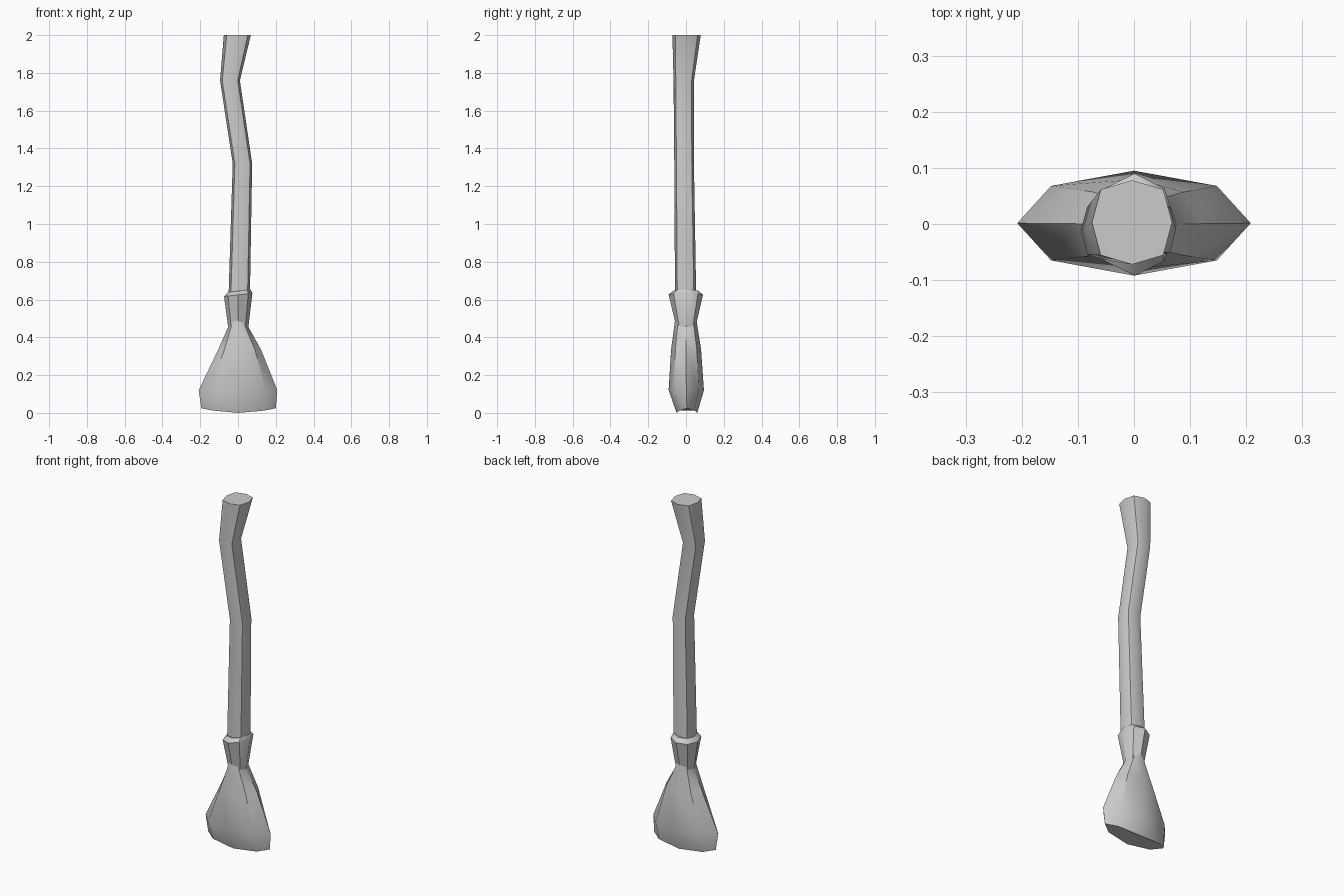
import bpy, bmesh, math

cube = bpy.data.objects.get("Cube")
if cube:
    bpy.data.objects.remove(cube)

grey = bpy.data.materials.new("plain_grey")
grey.use_nodes = True
COLOUR = (0.6, 0.6, 0.6, 1)
grey.diffuse_color = COLOUR
grey.node_tree.nodes["Principled BSDF"].inputs["Base Color"].default_value = COLOUR


def loft(name, rings, corner=0.71, sag=0.0):
    """Eight-sided loft; each ring is (z, left, right, front, back).
    corner scales the diagonal points, sag bows the last ring downward."""
    bm = bmesh.new()
    loops = []
    for z, left, right, front, back in rings:
        cx, cy = (left + right) / 2, (front + back) / 2
        rx, ry = (right - left) / 2, (back - front) / 2
        loop = []
        for i in range(8):
            a = i * math.pi / 4
            c, s = math.cos(a), math.sin(a)
            if i % 2:
                c, s = math.copysign(corner, c), math.copysign(corner, s)
            drop = sag * (1 - c * c) if len(loops) == len(rings) - 1 else 0
            loop.append(bm.verts.new((cx + rx * c, cy + ry * s, z - drop)))
        loops.append(loop)
    for a, b in zip(loops, loops[1:]):
        for i in range(8):
            j = (i + 1) % 8
            bm.faces.new((a[i], a[j], b[j], b[i]))
    bm.faces.new(loops[0])
    bm.faces.new(loops[-1])
    bmesh.ops.recalc_face_normals(bm, faces=bm.faces)
    mesh = bpy.data.meshes.new(name)
    bm.to_mesh(mesh)
    bm.free()
    mesh.materials.append(grey)
    obj = bpy.data.objects.new(name, mesh)
    bpy.context.collection.objects.link(obj)
    bpy.ops.object.select_all(action='DESELECT')
    obj.select_set(True)
    bpy.context.view_layer.objects.active = obj
    bpy.ops.object.shade_smooth_by_angle(angle=math.radians(40))
    return obj


# Crooked wooden handle
loft("handle", [
    (2.0, -0.075, 0.068, -0.072, 0.078),
    (1.76, -0.095, 0.01, -0.066, 0.042),
    (1.32, -0.028, 0.075, -0.062, 0.042),
    (0.56, -0.052, 0.062, -0.058, 0.055),
], corner=0.78)

# Flared binding collar
collar = loft("collar", [
    (0.645, -0.052, 0.066, -0.07, 0.066),
    (0.625, -0.074, 0.076, -0.092, 0.09),
    (0.43, -0.049, 0.052, -0.045, 0.045),
])
for v in collar.data.vertices:  # slight tilt of the binding
    if v.co.z > 0.6:
        v.co.z += 0.12 * v.co.x

# Broom head, wide and flat
loft("bristles", [
    (0.58, -0.035, 0.035, -0.048, 0.048),
    (0.46, -0.05, 0.052, -0.062, 0.06),
    (0.335, -0.105, 0.122, -0.079, 0.08),
    (0.12, -0.208, 0.208, -0.092, 0.095),
    (0.025, -0.194, 0.2, -0.05, 0.06),
], sag=0.025)
